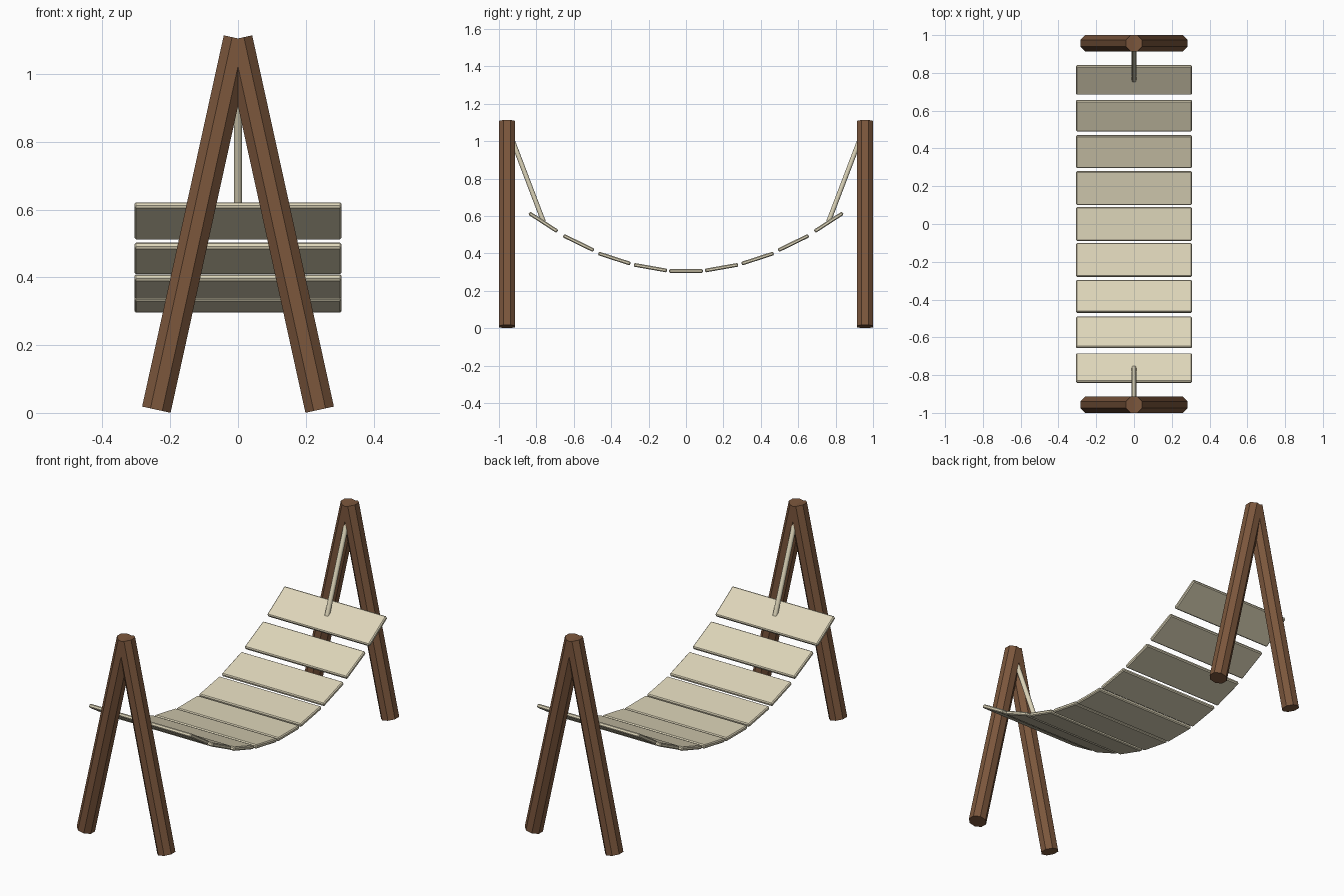
import bpy
import math
from mathutils import Vector

cube = bpy.data.objects.get("Cube")
if cube:
    bpy.data.objects.remove(cube, do_unlink=True)


def make_material(name, color):
    mat = bpy.data.materials.new(name)
    mat.use_nodes = True
    mat.diffuse_color = color
    mat.node_tree.nodes["Principled BSDF"].inputs["Base Color"].default_value = color
    return mat


brown_wood = make_material("brown wood", (0.20, 0.095, 0.046, 1))
cream = make_material("cream", (0.73, 0.67, 0.49, 1))


def rod(name, start, end, radius, sides, mat, turn=0.0):
    """Prism between two points, with square-cut ends."""
    start, end = Vector(start), Vector(end)
    axis = end - start
    bpy.ops.mesh.primitive_cylinder_add(vertices=sides, radius=radius, depth=axis.length)
    obj = bpy.context.object
    obj.name = name
    obj.rotation_mode = 'QUATERNION'
    swing = Vector((0, 0, 1)).rotation_difference(axis)
    spin = Vector((1, 0, 0)).rotation_difference(Vector((math.cos(turn), math.sin(turn), 0)))
    obj.rotation_quaternion = swing @ spin
    obj.location = (start + end) / 2
    obj.data.materials.append(mat)
    return obj


def plank(name, y, z, tilt):
    """Thin slat with lightly chamfered edges."""
    bpy.ops.mesh.primitive_cube_add(size=1, location=(0, y, z), rotation=(tilt, 0, 0))
    obj = bpy.context.object
    obj.name = name
    obj.scale = (0.612, 0.18, 0.02)
    bpy.ops.object.transform_apply(location=False, rotation=False, scale=True)
    bevel = obj.modifiers.new("chamfer", 'BEVEL')
    bevel.width = 0.005
    bevel.segments = 1
    obj.data.materials.append(cream)


# A-frame posts and hanging ropes at both ends
for end_name, s in (("front", -1), ("back", 1)):
    for side_name, side in (("left", 1), ("right", -1)):
        rod(f"{end_name}_{side_name}_post", (side * 0.241, s * 0.957, 0.0095),
            (0, s * 0.957, 1.105), 0.0465, 8, brown_wood, math.pi / 8)
    rope = rod(f"{end_name}_rope", (0, s * 0.945, 1.05), (0, s * 0.762, 0.57),
               0.0125, 12, cream)
    bpy.ops.object.shade_smooth_by_angle()

# Sagging row of planks: distance from middle, height, tilt in degrees
slats = [(0.19, 0.324, 10), (0.383, 0.373, 18), (0.574, 0.456, 26), (0.763, 0.567, 33)]
plank("middle_plank", 0, 0.306, 0)
for i, (y, z, deg) in enumerate(slats, 1):
    for end_name, s in (("front", -1), ("back", 1)):
        plank(f"{end_name}_plank_{i}", s * y, z, s * math.radians(deg))
